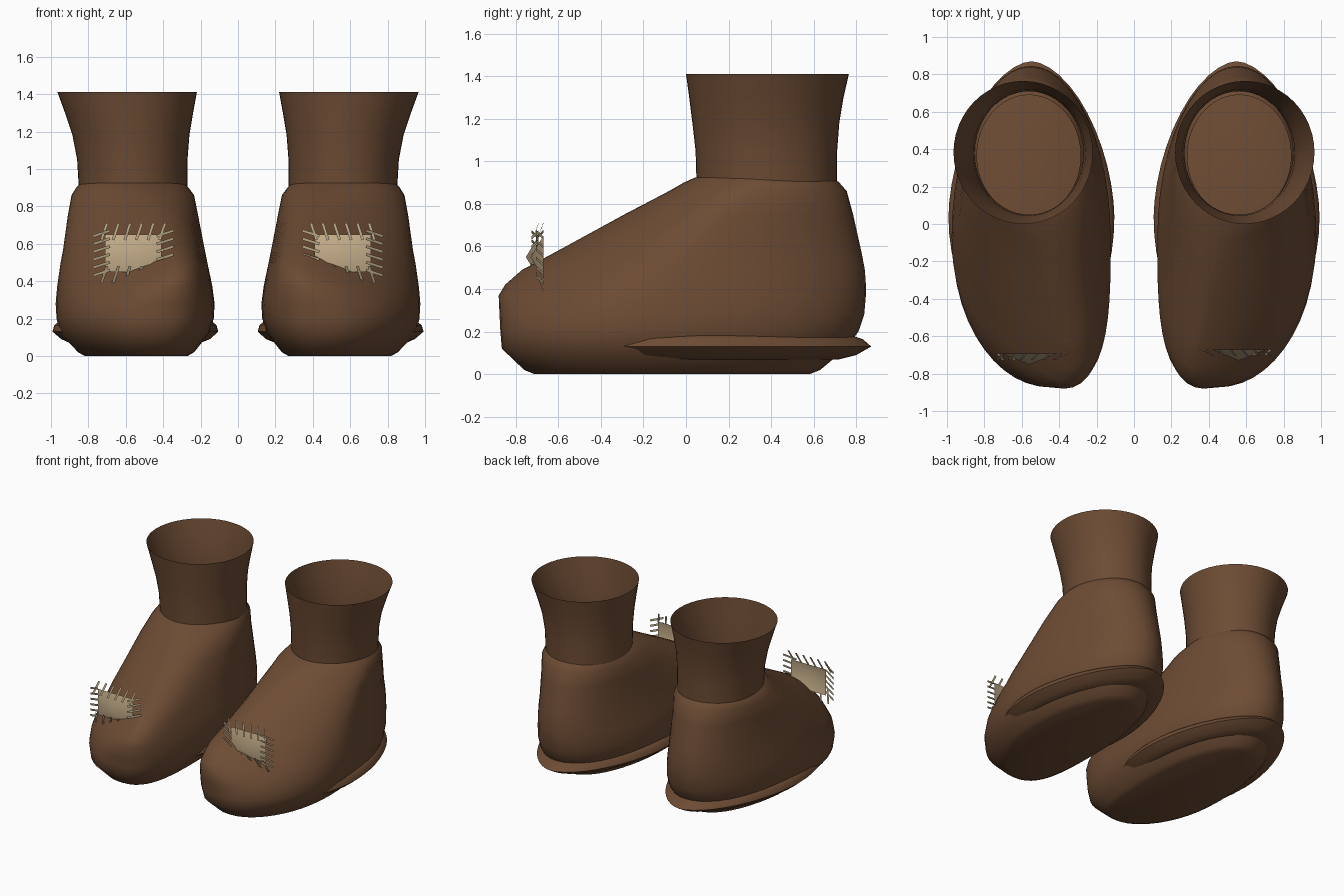
import bpy, bmesh, math
from mathutils import Vector

if "Cube" in bpy.data.objects:
    bpy.data.objects.remove(bpy.data.objects["Cube"])


def material(name, rgb):
    m = bpy.data.materials.new(name)
    m.use_nodes = True
    m.diffuse_color = (*rgb, 1)
    m.node_tree.nodes["Principled BSDF"].inputs["Base Color"].default_value = (*rgb, 1)
    return m


LEATHER = material("brown leather", (0.152, 0.071, 0.034))
CLOTH = material("tan cloth", (0.57, 0.43, 0.26))
THREAD = material("pale thread", (0.45, 0.36, 0.22))
SEGMENTS = 48


def finish(bm, name, mat, side, angle):
    # Mirror to the chosen side and turn the mesh into a shaded object
    for v in bm.verts:
        v.co.x *= side
    if side < 0:
        bmesh.ops.reverse_faces(bm, faces=bm.faces[:])
    mesh = bpy.data.meshes.new(name)
    bm.to_mesh(mesh)
    bm.free()
    mesh.materials.append(mat)
    obj = bpy.data.objects.new(name, mesh)
    bpy.context.collection.objects.link(obj)
    bpy.ops.object.select_all(action='DESELECT')
    obj.select_set(True)
    bpy.context.view_layer.objects.active = obj
    bpy.ops.object.shade_smooth_by_angle(angle=math.radians(angle))


def power(v, e):
    return math.copysign(abs(v) ** e, v)


def loft(rings, widest=None, heel_point=1.0, caps=()):
    # Each ring: height, front y, back y, inner x, outer x, toe x, toe pointedness
    bm = bmesh.new()
    loops = []
    for z, front, back, inner, outer, toe, point in rings:
        cx, cy = (inner + outer) / 2, (front + back) / 2
        if widest is not None:
            cy += (widest - cy) * (1 - z / 0.93)
        loop = []
        for i in range(SEGMENTS):
            t = math.tau * i / SEGMENTS
            forward = math.sin(t) < 0
            e = point if forward else heel_point
            c, s = power(math.cos(t), e), power(math.sin(t), e)
            shift = (toe - cx) * s * s if forward else 0
            reach = cy - front if forward else back - cy
            loop.append(bm.verts.new((cx + c * (outer - inner) / 2 + shift,
                                      cy + s * reach, z)))
        loops.append(loop)
    for low, high in zip(loops, loops[1:]):
        for i in range(SEGMENTS):
            j = (i + 1) % SEGMENTS
            bm.faces.new((low[i], low[j], high[j], high[i]))
    if "bottom" in caps:
        bm.faces.new(loops[0][::-1])
    if "top" in caps:
        bm.faces.new(loops[-1])
    return bm


FOOT = [
    (0.00, -0.71, 0.58, 0.27, 0.82, 0.46, 0.85),
    (0.02, -0.76, 0.63, 0.235, 0.855, 0.46, 0.85),
    (0.12, -0.865, 0.75, 0.155, 0.95, 0.45, 0.85),
    (0.20, -0.872, 0.81, 0.13, 0.97, 0.44, 0.85),
    (0.28, -0.876, 0.837, 0.125, 0.975, 0.42, 0.9),
    (0.37, -0.88, 0.845, 0.137, 0.967, 0.37, 1.05),
    (0.42, -0.85, 0.845, 0.147, 0.96, 0.34, 1.15),
    (0.49, -0.77, 0.84, 0.162, 0.95, 0.33, 1.2),
    (0.57, -0.62, 0.825, 0.178, 0.935, 0.36, 1.2),
    (0.75, -0.29, 0.785, 0.213, 0.91, 0.43, 1.15),
    (0.86, -0.08, 0.755, 0.235, 0.89, 0.49, 1.05),
    (0.90, -0.01, 0.72, 0.265, 0.865, 0.54, 1.0),
    (0.925, 0.045, 0.69, 0.285, 0.84, 0.56, 1.0),
]
SHAFT = [
    (0.88, 0.05, 0.71, 0.27, 0.85, 0.56, 1.0),
    (1.05, 0.045, 0.71, 0.27, 0.86, 0.565, 1.0),
    (1.18, 0.03, 0.72, 0.26, 0.885, 0.571, 1.0),
    (1.30, 0.015, 0.74, 0.24, 0.925, 0.581, 1.0),
    (1.41, 0.00, 0.765, 0.22, 0.965, 0.59, 1.0),
]
WELT = [
    (0.07, -0.50, 0.72, 0.20, 0.90, 0.54, 1.0),
    (0.09, -0.60, 0.80, 0.15, 0.945, 0.54, 1.0),
    (0.13, -0.68, 0.87, 0.105, 0.992, 0.53, 1.0),
    (0.165, -0.64, 0.83, 0.115, 0.982, 0.53, 1.0),
    (0.185, -0.58, 0.77, 0.14, 0.955, 0.54, 1.0),
]


def patch(bm, y):
    # Square of cloth with a raised middle
    corners = [bm.verts.new((0.56 + 0.15 * a, y, 0.55 + 0.10 * b))
               for a, b in ((-1, -1), (1, -1), (1, 1), (-1, 1))]
    peak = bm.verts.new((0.56, y - 0.06, 0.55))
    for i in range(4):
        bm.faces.new((corners[i], corners[(i + 1) % 4], peak))
    return bm


def stitch(bm, x, y, z, angle, end, length=0.095, width=0.015):
    # Thin thread whose inner tip rests on the raised cloth
    along = Vector((math.cos(angle), 0, math.sin(angle))) * length / 2
    across = Vector((-math.sin(angle), 0, math.cos(angle))) * width / 2
    along.y = end * 0.017
    mid = Vector((x, y - 0.017, z))
    bm.faces.new([bm.verts.new(mid + a * along + b * across)
                  for a, b in ((-1, -1), (1, -1), (1, 1), (-1, 1))])


def stitches(bm, y):
    # Slanted threads along all four edges of the cloth
    for i in range(6):
        f = i / 5 - 0.5
        for end in (-1, 1):
            stitch(bm, 0.56 + 0.31 * f, y, 0.55 + end * 0.115, math.radians(108), end)
            stitch(bm, 0.56 + end * 0.17, y, 0.55 + 0.21 * f, math.radians(-18), end)
    return bm


# Build the pair
for side, label, patch_y in ((1, "left", -0.67), (-1, "right", -0.692)):
    finish(loft(FOOT, -0.09, caps=("bottom",)), label + "_boot_foot", LEATHER, side, 50)
    finish(loft(SHAFT), label + "_boot_shaft", LEATHER, side, 50)
    finish(loft(WELT, 0.03, 1.15, ("bottom", "top")), label + "_heel_welt", LEATHER, side, 60)
    finish(patch(bmesh.new(), patch_y), label + "_cloth_patch", CLOTH, side, 80)
    finish(stitches(bmesh.new(), patch_y), label + "_patch_stitches", THREAD, side, 30)
